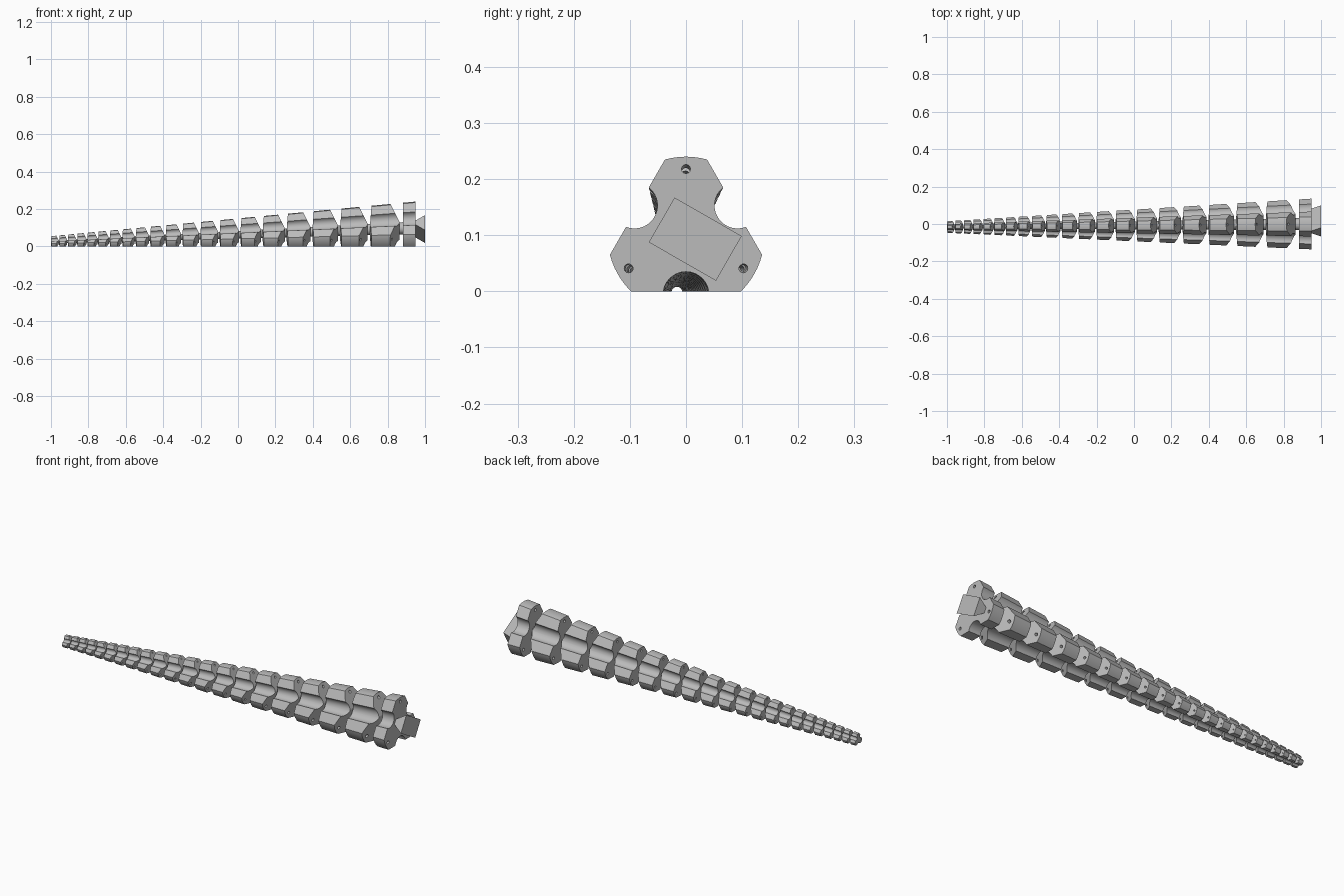
import bpy, bmesh
from math import sin, cos, tau, radians, asin, sqrt
from mathutils import Vector

if "Cube" in bpy.data.objects:
    bpy.data.objects.remove(bpy.data.objects["Cube"])

APEX, END, JOINT = -1.577, 0.95, 0.88      # taper point, wide end face, first joint
COUNT = 20                                 # tapering links behind the base link
RATIO = ((-0.9988 - APEX) / (JOINT - APEX)) ** (1 / COUNT)
LOBES = [Vector((0, cos(a), sin(a))) for a in (radians(90), radians(210), radians(330))]

grey = bpy.data.materials.new("plain grey")
grey.use_nodes = True
colour = (0.5, 0.5, 0.5, 1)
grey.diffuse_color = colour
grey.node_tree.nodes["Principled BSDF"].inputs["Base Color"].default_value = colour


def scale_at(x):
    return (x - APEX) / (END - APEX)


def place(x, y, z):
    """Put a point of the full-size section on the tapered body at x."""
    f = scale_at(x)
    return Vector((x, y * f - 0.021 * (1 - f), (z + 0.1) * f))


def circle(y, z, r, n):
    return [(y + r * cos(tau * i / n), z + r * sin(tau * i / n)) for i in range(n)]


def section():
    """Three rounded lobes separated by three round grooves."""
    pts = []
    half = asin(0.1 / 0.14) - radians(30)
    reach = asin(sqrt(0.041 ** 2 - 0.006 ** 2) / 0.041)
    for lobe in range(3):
        a = radians(90 + 120 * lobe)
        for i in range(7):
            t = a + half * (i / 3 - 1)
            pts.append((0.14 * cos(t), 0.14 * sin(t)))
        g = a + radians(60)
        for i in range(15):
            t = reach * (i / 7 - 1)
            out, side = 0.106 - 0.041 * cos(t), 0.041 * sin(t)
            pts.append((out * cos(g) - side * sin(g), out * sin(g) + side * cos(g)))
    return pts


def loft(bm, pts, x0, x1):
    a = [bm.verts.new(place(x0, *p)) for p in pts]
    b = [bm.verts.new(place(x1, *p)) for p in pts]
    bm.faces.new(a)
    bm.faces.new(b[::-1])
    for i in range(len(pts)):
        j = (i + 1) % len(pts)
        bm.faces.new((a[j], a[i], b[i], b[j]))


def cut(bm, point, normal):
    geom = bm.verts[:] + bm.edges[:] + bm.faces[:]
    bmesh.ops.bisect_plane(bm, geom=geom, dist=1e-6, plane_co=point,
                           plane_no=normal, clear_outer=True)
    bmesh.ops.holes_fill(bm, edges=[e for e in bm.edges if e.is_boundary], sides=0)


def finish(bm, name):
    bmesh.ops.recalc_face_normals(bm, faces=bm.faces[:])
    mesh = bpy.data.meshes.new(name)
    bm.to_mesh(mesh)
    bm.free()
    mesh.materials.append(grey)
    ob = bpy.data.objects.new(name, mesh)
    bpy.context.collection.objects.link(ob)
    return ob


# Cable channels used as a cutter
bm = bmesh.new()
for d in LOBES:
    loft(bm, circle(d.y * 0.118, d.z * 0.118, 0.008, 12), -1.1, 1.05)
cutter = finish(bm, "cable_channel_cutter")
cutter.hide_render = True

outline = section()
links = []

# Base link with a flat end
bm = bmesh.new()
loft(bm, outline, JOINT + 0.002, END)
links.append(finish(bm, "base_link"))

# Tapering links: three-sided pyramid at the wide end, nearly flat at the other
for i in range(COUNT):
    right = APEX + (JOINT - APEX) * RATIO ** i
    left = APEX + (JOINT - APEX) * RATIO ** (i + 1)
    f = scale_at(right)
    back = left - 0.005 * f
    bm = bmesh.new()
    loft(bm, outline, back - 0.02 * f, right - 0.017 * f)
    for d in LOBES:
        cut(bm, place(right, 0, 0), (Vector((1, 0, 0)) + 0.5 * d).normalized())
    for d in LOBES:
        cut(bm, place(back, 0, 0), (Vector((-1, 0, 0)) + 0.08 * d).normalized())
    links.append(finish(bm, f"link_{i + 1}"))

# Drill the channels through every link
for ob in links:
    mod = ob.modifiers.new("channels", "BOOLEAN")
    mod.operation = "DIFFERENCE"
    mod.solver = "EXACT"
    mod.object = cutter
bpy.context.view_layer.update()
deps = bpy.context.evaluated_depsgraph_get()
drilled = [bpy.data.meshes.new_from_object(ob.evaluated_get(deps)) for ob in links]
for ob, mesh in zip(links, drilled):
    ob.modifiers.clear()
    ob.data = mesh
bpy.data.objects.remove(cutter)

# Flexible spine through the middle
bm = bmesh.new()
loft(bm, circle(0, 0, 0.033, 24), -0.99, 0.93)
spine = finish(bm, "spine")

# Dovetail mounting block, narrow where it meets the base link
bm = bmesh.new()
bmesh.ops.create_cube(bm, size=2)
along, across = Vector((0, 0.867, -0.498)), Vector((0, 0.498, 0.867))
for v in bm.verts:
    outer = v.co.x > 0
    v.co = (Vector((1.0 if outer else END - 0.002, 0.0165, 0.093))
            + along * v.co.y * 0.069 + across * v.co.z * (0.046 if outer else 0.012))
finish(bm, "dovetail_mount")

# Smooth the round grooves and channels, keep the edges crisp
bpy.ops.object.select_all(action="DESELECT")
for ob in links + [spine]:
    ob.select_set(True)
bpy.context.view_layer.objects.active = spine
bpy.ops.object.shade_smooth_by_angle(angle=radians(32))
